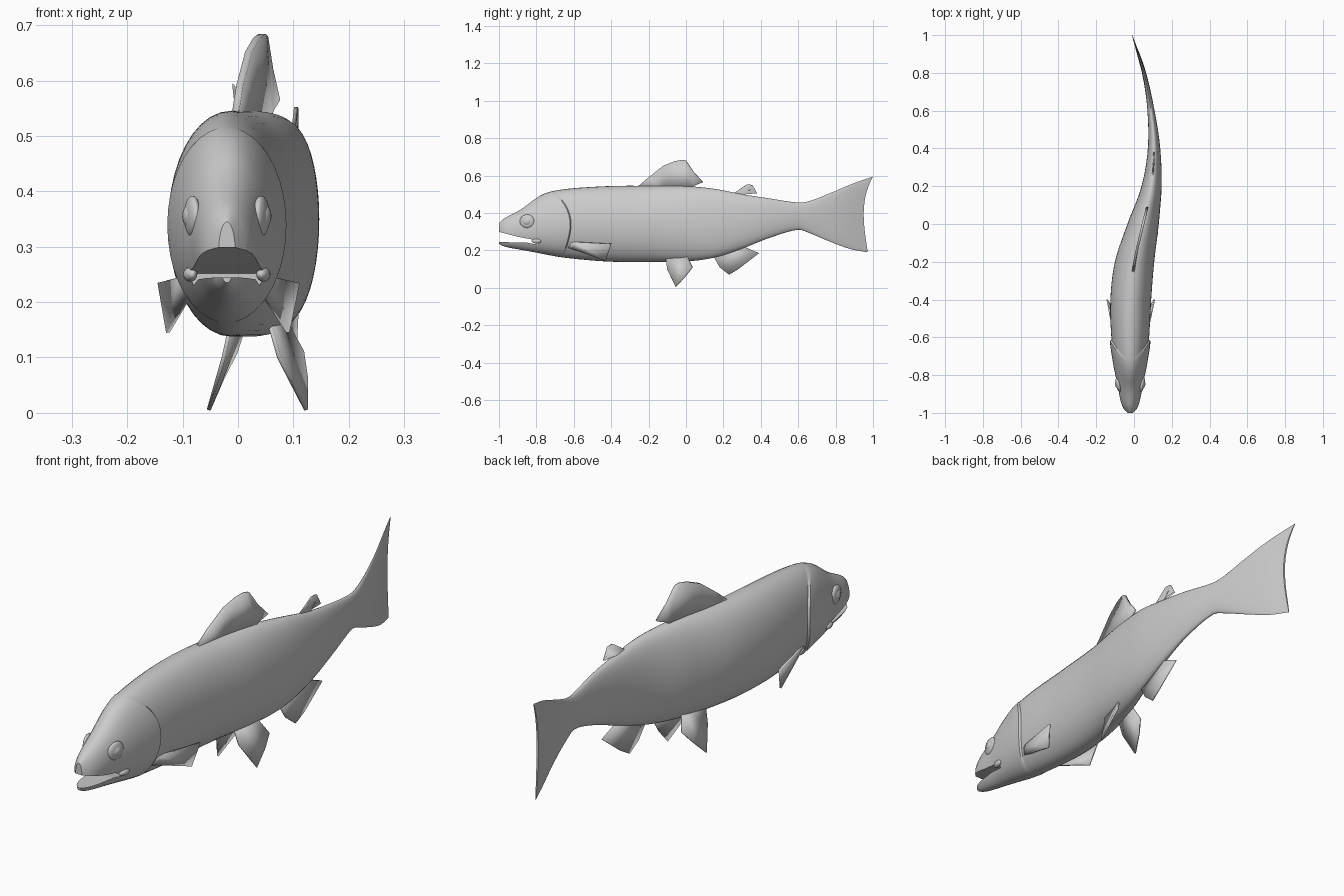
import bpy, bmesh, math

cube = bpy.data.objects.get("Cube")
if cube:
    bpy.data.objects.remove(cube, do_unlink=True)

grey = bpy.data.materials.new("fish grey")
grey.use_nodes = True
grey.diffuse_color = (0.6, 0.6, 0.6, 1)
grey.node_tree.nodes["Principled BSDF"].inputs["Base Color"].default_value = (0.6, 0.6, 0.6, 1)

# Swimming bend: (y, x)
SPINE = [(-1, -.02), (-.6, -.02), (-.4, -.017), (-.2, .003), (0, .048), (.2, .093),
         (.4, .106), (.6, .09), (.8, .053), (1, -.01)]
# Body stations: (y, top, bottom, half width)
BODY = [(-1, .345, .235, .015), (-.98, .365, .224, .034), (-.94, .39, .213, .05),
        (-.85, .435, .198, .067), (-.75, .475, .183, .084), (-.6, .52, .16, .1),
        (-.4, .543, .14, .108), (-.2, .545, .138, .104), (0, .543, .141, .083),
        (.15, .528, .162, .06), (.3, .5, .21, .042), (.45, .477, .268, .029),
        (.6, .456, .31, .019), (.66, .464, .292, .016), (.77, .51, .245, .012),
        (.87, .56, .206, .009), (.95, .595, .19, .004)]
# How far ring tops and bottoms sweep along y: gill curve and tail fork
SWEEP = [(-1, 0), (-.88, 0), (-.62, -.07), (-.3, 0), (.6, 0), (.8, .01), (.95, .036)]


def sample(table, y, col=1):
    """Smooth interpolation of one table column."""
    y = min(max(y, table[0][0]), table[-1][0])
    last = len(table) - 1
    i = next(k for k in range(last) if y <= table[k + 1][0])

    def slope(k):
        a, b = table[max(k - 1, 0)], table[min(k + 1, last)]
        return (b[col] - a[col]) / (b[0] - a[0])

    a, b = table[i], table[i + 1]
    h = b[0] - a[0]
    t = (y - a[0]) / h
    s = t * t * (3 - 2 * t)
    return (a[col] * (1 - s) + b[col] * s
            + h * t * (1 - t) * (slope(i) * (1 - t) - slope(i + 1) * t))


def spine(y):
    return sample(SPINE, y)


def finish(name, bm, smooth=True):
    bmesh.ops.recalc_face_normals(bm, faces=bm.faces)
    mesh = bpy.data.meshes.new(name)
    bm.to_mesh(mesh)
    bm.free()
    mesh.materials.append(grey)
    ob = bpy.data.objects.new(name, mesh)
    bpy.context.collection.objects.link(ob)
    bpy.ops.object.select_all(action='DESELECT')
    ob.select_set(True)
    bpy.context.view_layer.objects.active = ob
    if smooth:
        bpy.ops.object.shade_smooth_by_angle(angle=math.radians(35))
    return ob


def make_body():
    """Loft of rings from snout to forked tail, with a step behind the gill cover."""
    sides, steps = 40, 90
    ys = sorted([-1 + 1.95 * i / steps for i in range(steps + 1)] + [-.62, -.614])
    bm = bmesh.new()
    rings = []
    for y in ys:
        top, bottom, half = (sample(BODY, y, c) for c in (1, 2, 3))
        if y < -.617:
            half += .009 * min(max((y + .85) / .2, 0), 1)
        ring = []
        for k in range(sides):
            a = math.tau * k / sides
            v = math.sin(a)
            py = y + sample(SWEEP, y) * v * v * (1 + .4 * v)
            z = (top + bottom) / 2 + (top - bottom) / 2 * v
            ring.append(bm.verts.new((spine(py) + half * math.cos(a), py, z)))
        rings.append(ring)
    for r, s in zip(rings, rings[1:]):
        for k in range(sides):
            n = (k + 1) % sides
            bm.faces.new((r[k], r[n], s[n], s[k]))
    bm.faces.new(rings[0])
    # Tail end is closed with strips between its two sides
    end, q = rings[-1], sides // 4
    for k in range(-q, q):
        face = [end[k % sides], end[(k + 1) % sides],
                end[(sides // 2 - k - 1) % sides], end[(sides // 2 - k) % sides]]
        face = list(dict.fromkeys(face))
        if len(face) > 2:
            bm.faces.new(face)
    return finish("body", bm, False)


def make_mouth_cutter():
    """Wedge that opens the jaws."""
    profile = [(-1.05, .312), (-1, .299), (-.9, .273), (-.79, .252),
               (-.79, .23), (-.85, .241), (-1.05, .246)]
    bm = bmesh.new()
    face = bm.faces.new([bm.verts.new((-.2, y, z)) for y, z in profile])
    out = bmesh.ops.extrude_face_region(bm, geom=[face])
    moved = [g for g in out["geom"] if isinstance(g, bmesh.types.BMVert)]
    bmesh.ops.translate(bm, verts=moved, vec=(.4, 0, 0))
    return finish("mouth_cutter", bm, False)


def make_fin(name, points, side=1, thick=.007):
    """Thin fin from (offset from spine, y, z) points."""
    bm = bmesh.new()
    bm.faces.new([bm.verts.new((spine(y) + side * off, y, z)) for off, y, z in points])
    bmesh.ops.triangulate(bm, faces=bm.faces)
    ob = finish(name, bm)
    mod = ob.modifiers.new("thickness", 'SOLIDIFY')
    mod.thickness = thick
    mod.offset = 0


def make_blob(name, location, scale, turn):
    bm = bmesh.new()
    bmesh.ops.create_uvsphere(bm, u_segments=20, v_segments=12, radius=1)
    ob = finish(name, bm)
    ob.location, ob.scale, ob.rotation_euler = location, scale, (0, 0, turn)


# Body with open mouth
body = make_body()
cutter = make_mouth_cutter()
cutter.hide_render = True
cut = body.modifiers.new("mouth", 'BOOLEAN')
cut.object = cutter
cut.solver = 'EXACT'
bpy.ops.object.select_all(action='DESELECT')
body.select_set(True)
bpy.context.view_layer.objects.active = body
bpy.ops.object.modifier_apply(modifier="mouth")
bpy.data.objects.remove(cutter, do_unlink=True)
bpy.ops.object.shade_smooth_by_angle(angle=math.radians(35))

# Fins on the centre line
dorsal = [(-.27, .53), (-.2, .59), (-.12, .652), (-.06, .677), (-.02, .684), (0, .68),
          (.04, .62), (.09, .565), (.04, .545), (.03, .52), (-.12, .52)]
adipose = [(.24, .495), (.3, .53), (.325, .552), (.355, .55), (.38, .505),
           (.345, .525), (.31, .49)]
anal = [(.14, .18), (.18, .11), (.23, .07), (.28, .1), (.39, .185), (.26, .24)]
make_fin("dorsal_fin", [(0, y, z) for y, z in dorsal], thick=.013)
make_fin("adipose_fin", [(0, y, z) for y, z in adipose])
make_fin("anal_fin", [(0, y, z) for y, z in anal])

# Paired parts
pelvic = [(.03, -.11, .18), (.05, -.1, .1), (.088, -.055, .005), (.075, .0, .065),
          (.06, .035, .11), (.03, .0, .18)]
pectoral = [(.065, -.66, .225), (.085, -.6, .245), (.125, -.4, .235),
            (.108, -.43, .145), (.07, -.6, .205)]
for label, side in (("left", 1), ("right", -1)):
    make_fin(label + "_pelvic_fin", pelvic, side)
    make_fin(label + "_pectoral_fin", pectoral, side)
    x = spine(-.85)
    make_blob(label + "_eye", (x + side * .062, -.85, .355), (.014, .04, .037), -side * .2)
    make_blob(label + "_pupil", (x + side * .067, -.85, .355), (.013, .023, .021), -side * .2)
    make_blob(label + "_jaw_hinge", (x + side * .066, -.8, .25), (.012, .026, .013), -side * .2)
